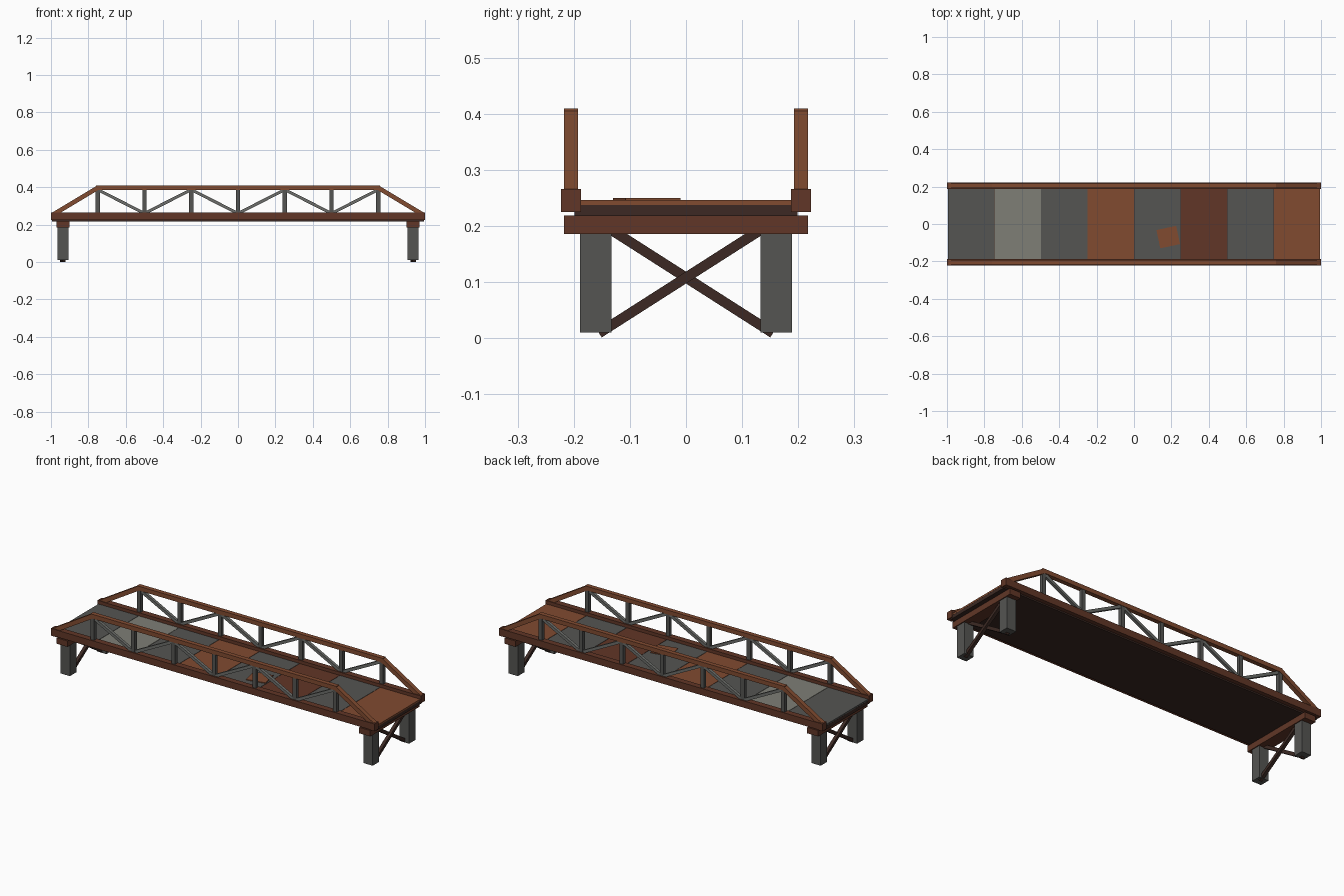
import bpy, math
from mathutils import Vector, Matrix

if "Cube" in bpy.data.objects:
    bpy.data.objects.remove(bpy.data.objects["Cube"])


def material(name, r, g, b):
    m = bpy.data.materials.new(name)
    m.diffuse_color = (r, g, b, 1)
    m.use_nodes = True
    m.node_tree.nodes["Principled BSDF"].inputs["Base Color"].default_value = m.diffuse_color
    return m


RUST = material("rust", 0.22, 0.07, 0.03)
BROWN = material("brown_rust", 0.12, 0.037, 0.02)
DARK = material("dark_rust", 0.045, 0.022, 0.017)
STEEL = material("dark_steel", 0.09, 0.09, 0.085)
LIGHT = material("light_steel", 0.21, 0.21, 0.18)
MID = material("mid_steel", 0.15, 0.155, 0.145)


def box(name, center, size, mat, rot=None):
    bpy.ops.mesh.primitive_cube_add(size=1)
    o = bpy.context.object
    o.name = name
    o.data.transform(Matrix.Diagonal((*size, 1)))
    o.location = center
    if rot:
        o.rotation_euler = rot
    o.data.materials.append(mat)
    return o


def beam(name, a, b, width, height, mat):
    """Rectangular bar from a to b, in the xz or yz plane."""
    a, b = Vector(a), Vector(b)
    d = (b - a).normalized()
    side = Vector((0, 1, 0)) if abs(d.y) < 1e-4 else Vector((1, 0, 0))
    up = d.cross(side)
    o = box(name, (0, 0, 0), ((b - a).length, width, height), mat)
    m = Matrix((d, side, up)).transposed().to_4x4()
    m.translation = (a + b) / 2
    o.matrix_world = m
    return o


# Deck slab and patchwork plates
box("deck_slab", (0, 0, 0.228), (1.99, 0.398, 0.02), DARK)
plates = [STEEL, LIGHT, STEEL, RUST, STEEL, BROWN, STEEL, RUST]
for i, mat in enumerate(plates):
    box("deck_plate", (-0.871 + i * 0.249, 0, 0.2415), (0.247, 0.392, 0.009), mat)
box("deck_patch", (0.183, -0.07, 0.248), (0.108, 0.1, 0.004), RUST,
    (0, 0, math.radians(12)))

# Side trusses
TOP, LOW = 0.397, 0.25
for s in (-1, 1):
    y = s * 0.205
    box("bottom_chord", (0, y, 0.245), (1.99, 0.034, 0.038), BROWN)
    box("top_chord", (0, y, TOP), (1.52, 0.025, 0.024), RUST)
    for e in (-1, 1):
        beam("end_post", (e * 0.985, y, 0.256), (e * 0.75, y, TOP), 0.025, 0.024, RUST)
        box("chord_end_block", (e * 0.985, y, 0.245), (0.03, 0.036, 0.041), BROWN)
    for i in range(7):
        x = -0.75 + i * 0.25
        box("truss_post", (x, y, 0.322), (0.022, 0.02, 0.14), STEEL)
        if i < 6:
            za, zb = (TOP - 0.01, LOW + 0.01) if i % 2 == 0 else (LOW + 0.01, TOP - 0.01)
            beam("truss_diagonal", (x, y, za), (x + 0.25, y, zb), 0.016, 0.016, MID)

# End piers
for e in (-1, 1):
    x = e * 0.936
    box("pier_cap", (x, 0, 0.202), (0.068, 0.435, 0.033), BROWN)
    for s in (-1, 1):
        box("pier_leg", (x, s * 0.161, 0.1), (0.058, 0.056, 0.18), STEEL)
        beam("cross_brace", (x + s * 0.006, -s * 0.155, 0.009),
             (x + s * 0.006, s * 0.155, 0.207), 0.018, 0.018, DARK)
